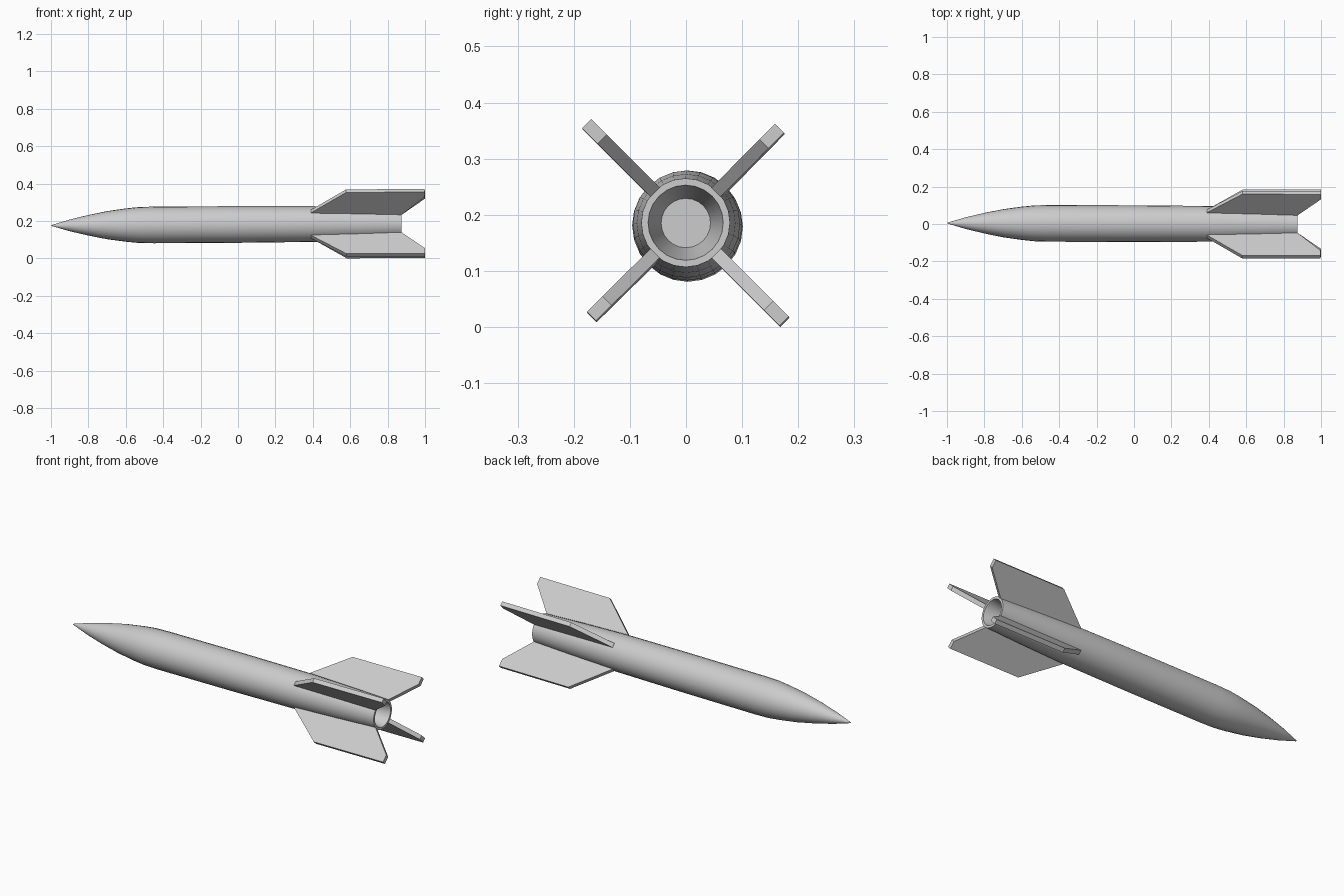
import bpy, bmesh, math
from mathutils import Matrix, Vector

if "Cube" in bpy.data.objects:
    bpy.data.objects.remove(bpy.data.objects["Cube"])

# The whole rocket lies along x with a very slight pitch and yaw
POSE = (Matrix.Translation((0, 0.002, 0.181))
        @ Matrix.Rotation(-0.003, 4, 'Z') @ Matrix.Rotation(-0.0055, 4, 'Y'))
SIDES = 24


def finish(name, bm, smooth=False):
    bmesh.ops.recalc_face_normals(bm, faces=bm.faces)
    mesh = bpy.data.meshes.new(name)
    bm.to_mesh(mesh)
    bm.free()
    ob = bpy.data.objects.new(name, mesh)
    bpy.context.collection.objects.link(ob)
    ob.matrix_world = POSE
    if smooth:
        bpy.ops.object.select_all(action='DESELECT')
        ob.select_set(True)
        bpy.context.view_layer.objects.active = ob
        bpy.ops.object.shade_smooth_by_angle(angle=math.radians(30))
    return ob


def lathe_x(name, profile):
    """Revolve (x, radius) points about the x axis."""
    bm = bmesh.new()
    verts = [bm.verts.new((x, 0, r)) for x, r in profile]
    edges = [bm.edges.new(pair) for pair in zip(verts, verts[1:])]
    bmesh.ops.spin(bm, geom=verts + edges, cent=(0, 0, 0), axis=(1, 0, 0),
                   angle=math.tau, steps=SIDES, use_duplicate=False)
    bmesh.ops.remove_doubles(bm, verts=bm.verts, dist=1e-5)
    return finish(name, bm, True)


def fin(name, angle, span):
    """Flat swept plate, outlined in (x, radius), turned about the body."""
    outline = [(0.39, 0.085), (0.39, 0.096), (0.58, span), (0.999, span),
               (0.999, span - 0.039), (0.872, 0.075)]
    bm = bmesh.new()
    face = bm.faces.new([bm.verts.new((x, -0.0115, r)) for x, r in outline])
    ext = bmesh.ops.extrude_face_region(bm, geom=[face])
    moved = [g for g in ext['geom'] if isinstance(g, bmesh.types.BMVert)]
    bmesh.ops.translate(bm, verts=moved, vec=Vector((0, 0.023, 0)))
    bmesh.ops.rotate(bm, verts=bm.verts, cent=(0, 0, 0),
                     matrix=Matrix.Rotation(math.radians(angle), 3, 'X'))
    return finish(name, bm)


# Nose, tapering body, rear rim and recessed exhaust in one closed shell
lathe_x("rocket_body", [
    (-1.0, 0), (-0.995, 0.003), (-0.9, 0.031), (-0.8, 0.055), (-0.7, 0.075),
    (-0.6, 0.089), (-0.53, 0.096), (-0.45, 0.098), (0.0, 0.098),
    (0.4, 0.0955), (0.65, 0.088), (0.874, 0.079),
    (0.874, 0.067), (0.76, 0.044), (0.76, 0)])

# Four diagonal fins, one opposite pair slightly longer
for i in range(4):
    fin(f"tail_fin_{i + 1}", 45 + 90 * i, 0.249 if i % 2 == 0 else 0.237)
